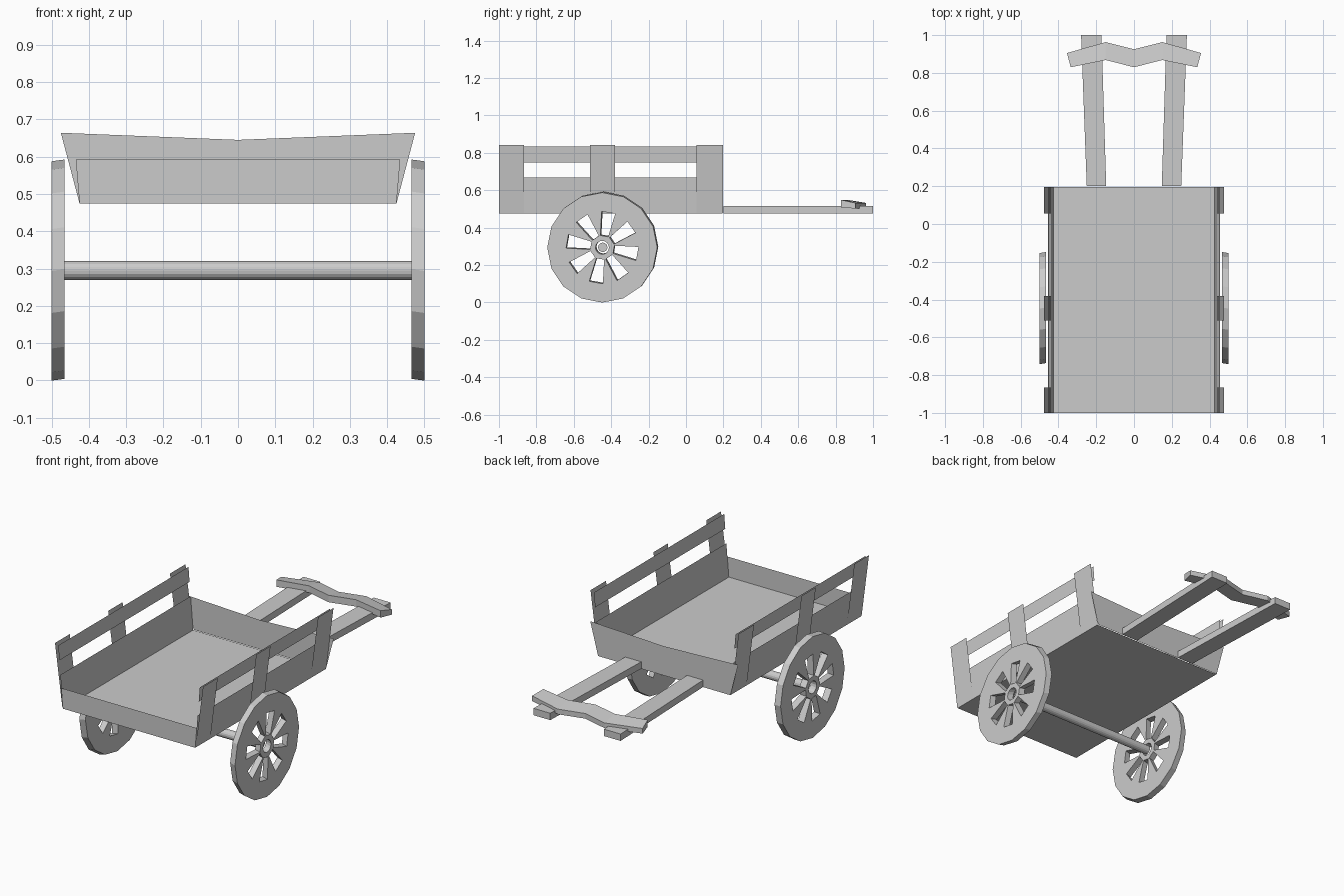
import bpy, bmesh, math

if "Cube" in bpy.data.objects:
    bpy.data.objects.remove(bpy.data.objects["Cube"])

grey = bpy.data.materials.new("plain grey")
grey.diffuse_color = (0.6, 0.6, 0.6, 1)
grey.use_nodes = True
grey.node_tree.nodes["Principled BSDF"].inputs["Base Color"].default_value = grey.diffuse_color


def make(name, verts, faces, solid=False):
    me = bpy.data.meshes.new(name)
    me.from_pydata(verts, [], faces)
    if solid:
        bm = bmesh.new()
        bm.from_mesh(me)
        bmesh.ops.recalc_face_normals(bm, faces=bm.faces)
        bm.to_mesh(me)
        bm.free()
    me.materials.append(grey)
    ob = bpy.data.objects.new(name, me)
    bpy.context.collection.objects.link(ob)
    return ob


def prism(name, bottom, top):
    """Closed solid between two matching rings of points."""
    n = len(bottom)
    sides = [(i, (i + 1) % n, n + (i + 1) % n, n + i) for i in range(n)]
    return make(name, bottom + top,
                [tuple(reversed(range(n))), tuple(range(n, 2 * n))] + sides, True)


def side_sheet(name, s, y0, y1, z0, z1, xfun):
    """Thin leaning board on side s (+1 right, -1 left), facing outwards."""
    v = [(s * xfun(z), y, z) for y, z in ((y0, z0), (y1, z0), (y1, z1), (y0, z1))]
    make(name, v, [(0, 1, 2, 3) if s > 0 else (3, 2, 1, 0)])


def wall_x(z):
    return 0.425 + (z - 0.475) * 0.083


def post_x(z):
    return 0.428 + (z - 0.478) * 0.13


# Tray floor, front board and notched headboard
make("tray_floor", [(-.425, -1, .475), (.425, -1, .475), (.425, .195, .475), (-.425, .195, .475)],
     [(0, 1, 2, 3)])
make("front_board", [(-.425, -1, .475), (.425, -1, .475), (.435, -1, .592), (-.435, -1, .592)],
     [(0, 1, 2, 3)])
make("headboard", [(-.425, .2, .475), (0, .2, .475), (.425, .2, .475),
                   (.475, .2, .664), (0, .2, .645), (-.475, .2, .664)],
     [(5, 4, 1, 0), (4, 3, 2, 1)])


def ring(cx, r, n, start=math.pi / 2):
    return [(r * math.cos(start + 2 * math.pi * i / n),
             r * math.sin(start + 2 * math.pi * i / n)) for i in range(n)]


# Wheel outline: sixteen-sided disc, eight tapered windows, round hub hole
loops = [ring(0, .294, 16), ring(0, .036, 16)]
for k in range(8):
    a = math.radians(80 - 45 * k)
    c, s = math.cos(a), math.sin(a)
    loops.append([(r * c - t * s, r * s + t * c)
                  for r, t in ((.062, -.021), (.19, -.037), (.19, .037), (.062, .021))])
cu = bpy.data.curves.new("wheel_outline", 'CURVE')
cu.dimensions = '2D'
cu.fill_mode = 'BOTH'
cu.extrude = 0.0175
for pts in loops:
    sp = cu.splines.new('POLY')
    sp.points.add(len(pts) - 1)
    for p, (u, v) in zip(sp.points, pts):
        p.co = (u, v, 0, 1)
    sp.use_cyclic_u = True
helper = bpy.data.objects.new("wheel_outline", cu)
bpy.context.collection.objects.link(helper)
bpy.context.view_layer.update()
dg = bpy.context.evaluated_depsgraph_get()
flat = bpy.data.meshes.new_from_object(helper.evaluated_get(dg))
wheel_verts = [tuple(v.co) for v in flat.vertices]
wheel_faces = [tuple(p.vertices) for p in flat.polygons]
bpy.data.objects.remove(helper)

for s, side in ((1, "right"), (-1, "left")):
    # Lower wall boards and top rail
    side_sheet(side + "_lower_board", s, -1, .195, .475, .596, wall_x)
    side_sheet(side + "_middle_board", s, -1, .195, .596, .667, wall_x)
    side_sheet(side + "_top_rail", s, -1, .195, .749, .834, wall_x)
    # Upright posts
    for i, (y0, y1) in enumerate(((-1, -.865), (-.512, -.38), (.055, .197))):
        side_sheet(f"{side}_post_{i + 1}", s, y0, y1, .479, .843, post_x)
    # Pulling shaft, splayed outwards
    plan = [(s * .147, .2), (s * .25, .2), (s * .28, 1), (s * .172, 1)]
    prism(side + "_shaft", [(x, y, .476) for x, y in plan], [(x, y, .516) for x, y in plan])
    # Wheel, its outer face set slightly lower and further forward
    w = make(side + "_wheel",
             [(s * (.4825 + d), -.445 - d * .16, .295 - d * .14 + .001) for u, v, d in wheel_verts],
             wheel_faces, False)
    for vert, (u, v, d) in zip(w.data.vertices, wheel_verts):
        vert.co.y += u
        vert.co.z += v
    bm = bmesh.new()
    bm.from_mesh(w.data)
    bmesh.ops.remove_doubles(bm, verts=bm.verts, dist=1e-5)
    bmesh.ops.recalc_face_normals(bm, faces=bm.faces)
    bm.to_mesh(w.data)
    bm.free()

# Axle
circle = ring(0, .025, 16)
prism("axle", [(-.467, -.445 + u, .295 + v) for u, v in circle],
      [(.467, -.445 + u, .295 + v) for u, v in circle])

# Zigzag yoke bar: one cross-section (rear and far edge) per bend
bends = [(-.335, .83, -.355, .905), (-.15, .868, -.15, .963), (0, .83, 0, .925),
         (.15, .868, .15, .963), (.335, .83, .355, .905)]
verts, faces = [], []
for xa, ya, xb, yb in bends:
    verts += [(xa, ya, .508), (xb, yb, .502), (xb, yb, .532), (xa, ya, .548)]
for i in range(len(bends) - 1):
    for j in range(4):
        k = (j + 1) % 4
        faces.append((4 * i + j, 4 * i + k, 4 * i + 4 + k, 4 * i + 4 + j))
n = 4 * (len(bends) - 1)
faces += [(3, 2, 1, 0), (n, n + 1, n + 2, n + 3)]
make("yoke_bar", verts, faces, True)
